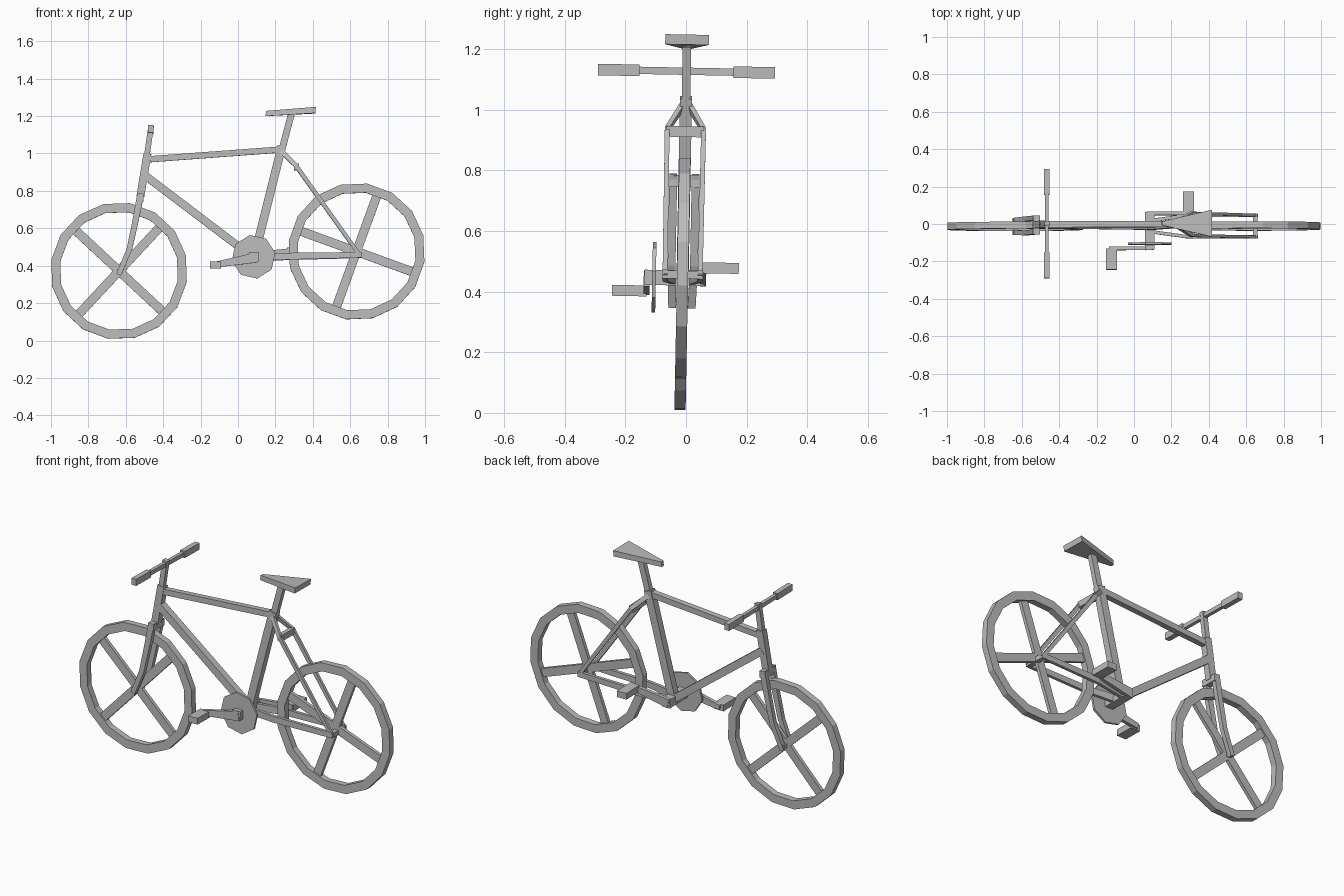
import bpy
import bmesh
import math
from mathutils import Matrix, Vector

cube = bpy.data.objects.get("Cube")
if cube:
    bpy.data.objects.remove(cube, do_unlink=True)

grey = bpy.data.materials.new("plain grey")
grey.use_nodes = True
colour = (0.5, 0.5, 0.5, 1)
grey.diffuse_color = colour
grey.node_tree.nodes["Principled BSDF"].inputs["Base Color"].default_value = colour

# The whole bicycle leans very slightly to its left
LEAN = Matrix.Translation((0, -0.02, 0)) @ Matrix.Rotation(math.radians(-1.1), 4, "X")


def finish(bm, name):
    bmesh.ops.recalc_face_normals(bm, faces=bm.faces)
    mesh = bpy.data.meshes.new(name)
    bm.to_mesh(mesh)
    bm.free()
    mesh.materials.append(grey)
    obj = bpy.data.objects.new(name, mesh)
    obj.matrix_world = LEAN
    bpy.context.collection.objects.link(obj)
    return obj


def bar(name, points, width, depth, end_width=None):
    """Rectangular tube swept along a path; depth runs mostly along y."""
    pts = [Vector(p) for p in points]
    end_width = end_width or width
    bm = bmesh.new()
    rings = []
    for i, p in enumerate(pts):
        tangent = (pts[min(i + 1, len(pts) - 1)] - pts[max(i - 1, 0)]).normalized()
        ref = Vector((1, 0, 0)) if abs(tangent.y) > 0.9 else Vector((0, 1, 0))
        side = tangent.cross(ref).normalized()
        across = side.cross(tangent)
        w = width + (end_width - width) * i / (len(pts) - 1)
        rings.append([bm.verts.new(p + side * a * w / 2 + across * b * depth / 2)
                      for a, b in ((-1, -1), (1, -1), (1, 1), (-1, 1))])
    for r0, r1 in zip(rings, rings[1:]):
        for k in range(4):
            n = (k + 1) % 4
            bm.faces.new((r0[k], r0[n], r1[n], r1[k]))
    bm.faces.new(rings[0])
    bm.faces.new(rings[-1])
    return finish(bm, name)


def prism(name, outline, y0, y1):
    """Outline in the x-z plane, extruded along y."""
    bm = bmesh.new()
    face = bm.faces.new([bm.verts.new((x, y0, z)) for x, z in outline])
    out = bmesh.ops.extrude_face_region(bm, geom=[face])
    verts = [v for v in out["geom"] if isinstance(v, bmesh.types.BMVert)]
    bmesh.ops.translate(bm, verts=verts, vec=(0, y1 - y0, 0))
    return finish(bm, name)


def wheel(name, x, z, turn):
    """Sixteen-sided rim of square section with four flat spokes."""
    sides, outer, inner, half = 16, 0.367, 0.318, 0.0185
    bm = bmesh.new()
    rings = []
    for i in range(sides):
        a = math.radians(turn) + (i + 0.5) * math.tau / sides
        rings.append([bm.verts.new((x + r * math.cos(a), y, z + r * math.sin(a)))
                      for r, y in ((outer, -half), (outer, half), (inner, half), (inner, -half))])
    for i in range(sides):
        r0, r1 = rings[i], rings[(i + 1) % sides]
        for k in range(4):
            n = (k + 1) % 4
            bm.faces.new((r0[k], r0[n], r1[n], r1[k]))
    finish(bm, name + "_rim")
    for k in range(2):
        a = math.radians(turn + 90 * k)
        dx, dz = 0.32 * math.cos(a), 0.32 * math.sin(a)
        bar(f"{name}_spokes_{k + 1}", [(x - dx, 0, z - dz), (x + dx, 0, z + dz)], 0.048, 0.02)


# Wheels
wheel("front_wheel", -0.636, 0.372, 47)
wheel("rear_wheel", 0.634, 0.476, 70)

# Main frame
bar("top_tube", [(-0.49, 0, 0.968), (0.24, 0, 1.022)], 0.033, 0.033)
bar("down_tube", [(-0.5, 0, 0.885), (0.08, 0, 0.445)], 0.042, 0.04)
bar("seat_tube", [(0.235, 0, 1.04), (0.085, 0, 0.44)], 0.046, 0.04)
bar("seat_post", [(0.235, 0, 1.02), (0.285, 0, 1.21)], 0.036, 0.028)
bar("head_tube", [(-0.484, 0, 1.0), (-0.522, 0, 0.77)], 0.042, 0.038)
bar("stem", [(-0.464, 0, 1.15), (-0.49, 0, 0.97)], 0.03, 0.026)

# Fork, stays, grips: mirrored left and right
for side, s in (("right", -1), ("left", 1)):
    bar(f"{side}_fork_leg", [(-0.52, s * 0.037, 0.785), (-0.548, s * 0.037, 0.64),
                             (-0.58, s * 0.037, 0.49), (-0.638, s * 0.032, 0.35)],
        0.036, 0.026, 0.026)
    bar(f"{side}_seat_stay", [(0.232, s * 0.012, 1.012), (0.31, s * 0.06, 0.935),
                              (0.655, s * 0.058, 0.45)], 0.026, 0.016, 0.02)
    bar(f"{side}_chain_stay", [(0.09, s * 0.03, 0.445), (0.28, s * 0.056, 0.45),
                               (0.66, s * 0.058, 0.457)], 0.042, 0.018, 0.03)
    bar(f"{side}_grip", [(-0.467, s * 0.155, 1.127), (-0.467, s * 0.292, 1.127)], 0.038, 0.03)
bar("handlebar", [(-0.467, -0.16, 1.127), (-0.467, 0.16, 1.127)], 0.024, 0.02)
bar("fork_crown", [(-0.523, -0.05, 0.765), (-0.523, 0.05, 0.765)], 0.04, 0.036)
bar("seat_stay_bridge", [(0.313, -0.062, 0.928), (0.313, 0.062, 0.928)], 0.036, 0.025)
bar("front_axle", [(-0.636, -0.04, 0.367), (-0.636, 0.04, 0.367)], 0.024, 0.024)
bar("rear_axle", [(0.648, -0.062, 0.456), (0.648, 0.062, 0.456)], 0.026, 0.026)

# Saddle: wedge, narrow at the nose
saddle = prism("saddle", [(0.147, 1.2), (0.413, 1.215), (0.416, 1.248), (0.15, 1.228)], -0.072, 0.072)
for v in saddle.data.vertices:
    if v.co.x < 0.25:
        v.co.y *= 0.14

# Drive train
ring = [(0.083 + 0.118 * math.cos(a), 0.446 + 0.118 * math.sin(a))
        for a in (math.radians(10 + 45 * k) for k in range(8))]
prism("chainring", ring, -0.1, -0.088)
bar("bottom_bracket", [(0.085, -0.125, 0.445), (0.085, 0.075, 0.445)], 0.05, 0.05)
bar("right_crank", [(0.1, -0.118, 0.442), (-0.13, -0.118, 0.402)], 0.054, 0.02, 0.03)
bar("left_crank", [(0.07, 0.068, 0.445), (0.315, 0.068, 0.483)], 0.054, 0.02, 0.03)
bar("right_pedal", [(-0.12, -0.232, 0.4), (-0.12, -0.118, 0.4)], 0.036, 0.06)
bar("left_pedal", [(0.292, 0.062, 0.48), (0.292, 0.185, 0.48)], 0.036, 0.06)
